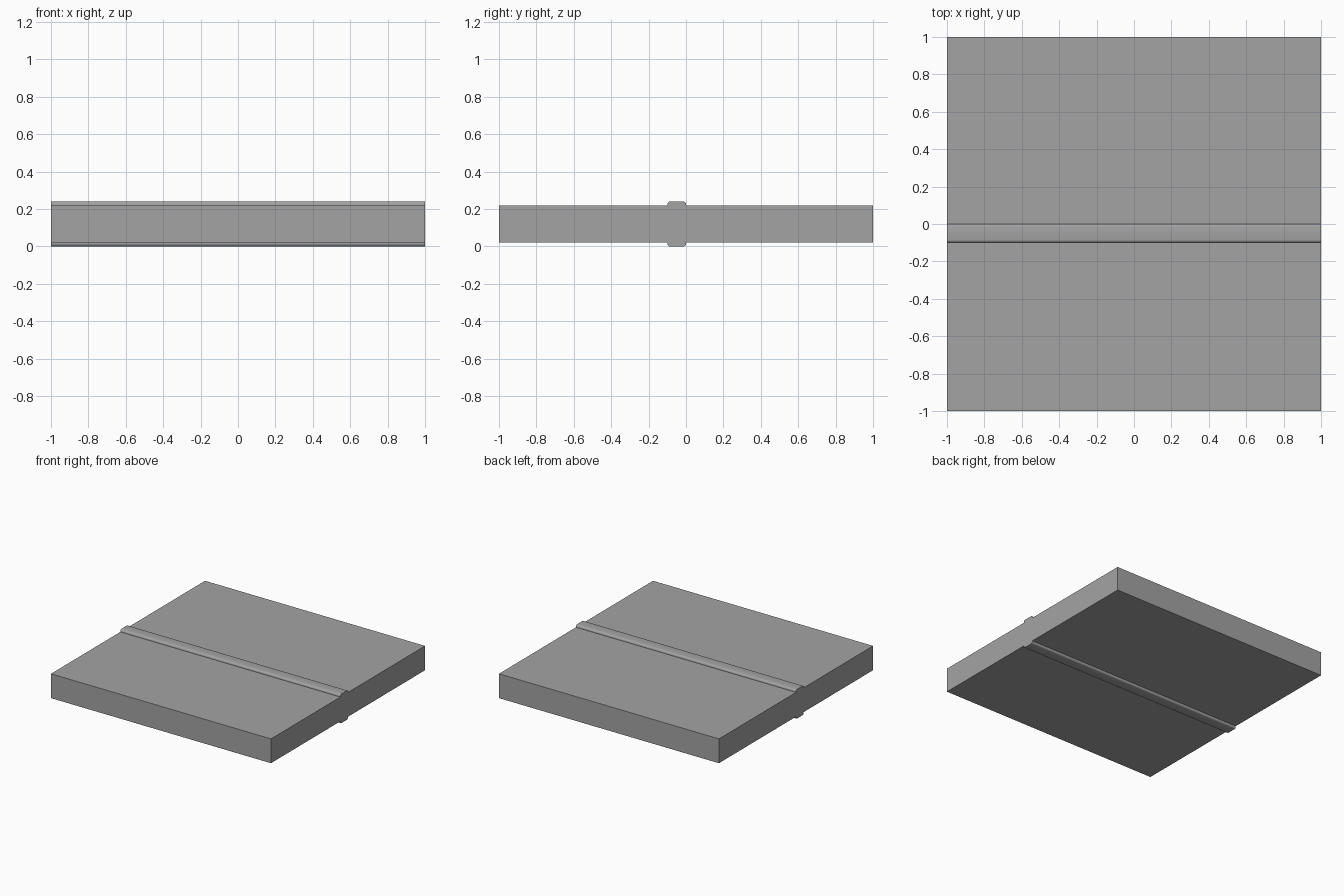
import bpy, bmesh, math

if "Cube" in bpy.data.objects:
    bpy.data.objects.remove(bpy.data.objects["Cube"])

# darker grey shared by all parts
grey = bpy.data.materials.new("dark_grey")
grey.diffuse_color = (0.37, 0.37, 0.37, 1)
grey.use_nodes = True
grey.node_tree.nodes["Principled BSDF"].inputs["Base Color"].default_value = grey.diffuse_color

def mesh_object(name, bm):
    bmesh.ops.recalc_face_normals(bm, faces=bm.faces)
    mesh = bpy.data.meshes.new(name)
    bm.to_mesh(mesh)
    bm.free()
    mesh.materials.append(grey)
    obj = bpy.data.objects.new(name, mesh)
    bpy.context.collection.objects.link(obj)
    return obj

def extrude_profile(name, points):
    # closed y/z cross-section swept along the full width in x
    bm = bmesh.new()
    face = bm.faces.new([bm.verts.new((-1, y, z)) for y, z in points])
    out = bmesh.ops.extrude_face_region(bm, geom=[face], use_keep_orig=True)
    verts = [g for g in out["geom"] if isinstance(g, bmesh.types.BMVert)]
    bmesh.ops.translate(bm, verts=verts, vec=(2, 0, 0))
    return mesh_object(name, bm)

def bead_profile(base, direction, y0=-0.10, y1=0.0, height=0.02, r=0.015, steps=4):
    # flat-topped strip with rounded outer corners
    pts = [(y0, base)]
    for cy, start in ((y0 + r, 180), (y1 - r, 90)):
        for i in range(steps + 1):
            a = math.radians(start - 90 * i / steps)
            pts.append((cy + r * math.cos(a),
                        base + direction * (height - r + r * math.sin(a))))
    pts.append((y1, base))
    return pts

# flat panel
extrude_profile("panel", [(-1, 0.02), (1, 0.02), (1, 0.22), (-1, 0.22)])

# raised strips on the upper and lower faces
for name, base, direction in (("top_strip", 0.22, 1), ("bottom_strip", 0.02, -1)):
    strip = extrude_profile(name, bead_profile(base, direction))
    bpy.ops.object.select_all(action='DESELECT')
    strip.select_set(True)
    bpy.context.view_layer.objects.active = strip
    bpy.ops.object.shade_smooth_by_angle(angle=math.radians(35))
